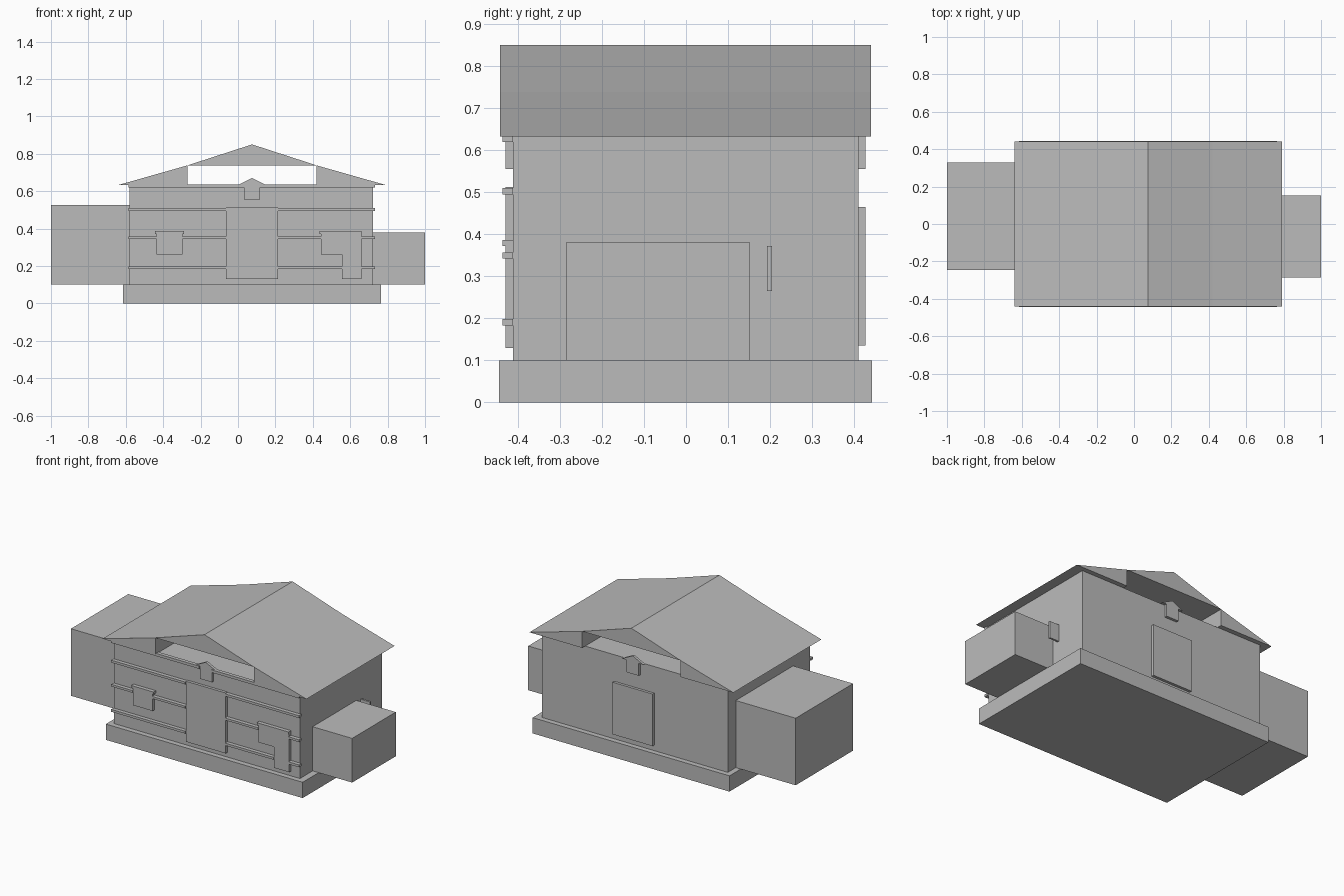
import bpy
import bmesh

cube = bpy.data.objects.get("Cube")
if cube:
    bpy.data.objects.remove(cube, do_unlink=True)

grey = bpy.data.materials.new("plain grey")
grey.use_nodes = True
tone = (0.5, 0.5, 0.5, 1)
grey.diffuse_color = tone
grey.node_tree.nodes["Principled BSDF"].inputs["Base Color"].default_value = tone


def prism(name, profile, y0, y1):
    """Extrude a front (x, z) outline from y0 to y1."""
    bm = bmesh.new()
    face = bm.faces.new([bm.verts.new((x, y0, z)) for x, z in profile])
    ext = bmesh.ops.extrude_face_region(bm, geom=[face])
    moved = [v for v in ext["geom"] if isinstance(v, bmesh.types.BMVert)]
    bmesh.ops.translate(bm, verts=moved, vec=(0, y1 - y0, 0))
    bmesh.ops.recalc_face_normals(bm, faces=bm.faces)
    mesh = bpy.data.meshes.new(name)
    bm.to_mesh(mesh)
    bm.free()
    mesh.materials.append(grey)
    obj = bpy.data.objects.new(name, mesh)
    bpy.context.collection.objects.link(obj)
    return obj


def box(name, x0, x1, y0, y1, z0, z1):
    return prism(name, [(x0, z0), (x1, z0), (x1, z1), (x0, z1)], y0, y1)


WALL = -0.412
PLATE = -0.43
BAND = -0.436
MID = 0.075
EAVE = 0.633
LOFT = 0.738

# Main masses
box("foundation", -0.615, 0.765, -0.445, 0.443, 0, 0.1)
box("main_walls", -0.58, 0.723, WALL, 0.41, 0.1, EAVE)
box("right_wing", -1, -0.58, -0.245, 0.33, 0.1, 0.525)
box("left_wing", 0.723, 1, -0.285, 0.152, 0.1, 0.38)

# Gabled roof with an open loft running front to back
for side, sign in (("right", -1), ("left", 1)):
    outline = [(MID + sign * 0.715, EAVE), (MID + sign * 0.345, EAVE),
               (MID + sign * 0.345, LOFT)]
    prism("roof_" + side + "_slope", outline, -0.442, 0.44)
prism("roof_peak", [(MID - 0.345, LOFT), (MID + 0.345, LOFT), (MID, 0.85)],
      -0.442, 0.44)

# Entrances
box("front_door", -0.065, 0.215, PLATE, WALL, 0.13, 0.513)
box("back_door", -0.065, 0.215, 0.41, 0.427, 0.135, 0.465)
box("side_door", 0.555, 0.66, PLATE, WALL, 0.13, 0.38)

# Attic windows with small pediments, front and back
for end, y0, y1 in (("front", PLATE, WALL), ("back", 0.41, 0.427)):
    box(end + "_attic_window", 0.033, 0.118, y0, y1, 0.555, EAVE)
    prism(end + "_attic_pediment", [(0, EAVE), (0.15, EAVE), (MID, 0.67)], y0, y1)

# Front windows and lintels
box("front_window_right", -0.435, -0.297, PLATE, WALL, 0.262, 0.38)
box("front_lintel_right", -0.443, -0.288, BAND, WALL, 0.372, 0.387)
box("front_window_left", 0.445, 0.555, PLATE, WALL, 0.262, 0.38)
box("front_lintel_left", 0.437, 0.66, BAND, WALL, 0.372, 0.387)

# Window panel standing out of the left wall
box("side_window", 0.65, 0.79, 0.193, 0.205, 0.265, 0.372)

# Horizontal trim, interrupted by doors and windows
L, R = -0.585, 0.733
bands = [
    (0.62, 0.637, [(L, 0.033), (0.118, R)]),
    (0.495, 0.51, [(L, -0.065), (0.215, R)]),
    (0.343, 0.357, [(L, -0.435), (-0.297, -0.065), (0.215, 0.445), (0.66, R)]),
    (0.183, 0.198, [(L, -0.065), (0.215, 0.555), (0.66, R)]),
]
for z0, z1, spans in bands:
    for x0, x1 in spans:
        box("wall_trim", x0, x1, BAND, WALL, z0, z1)
